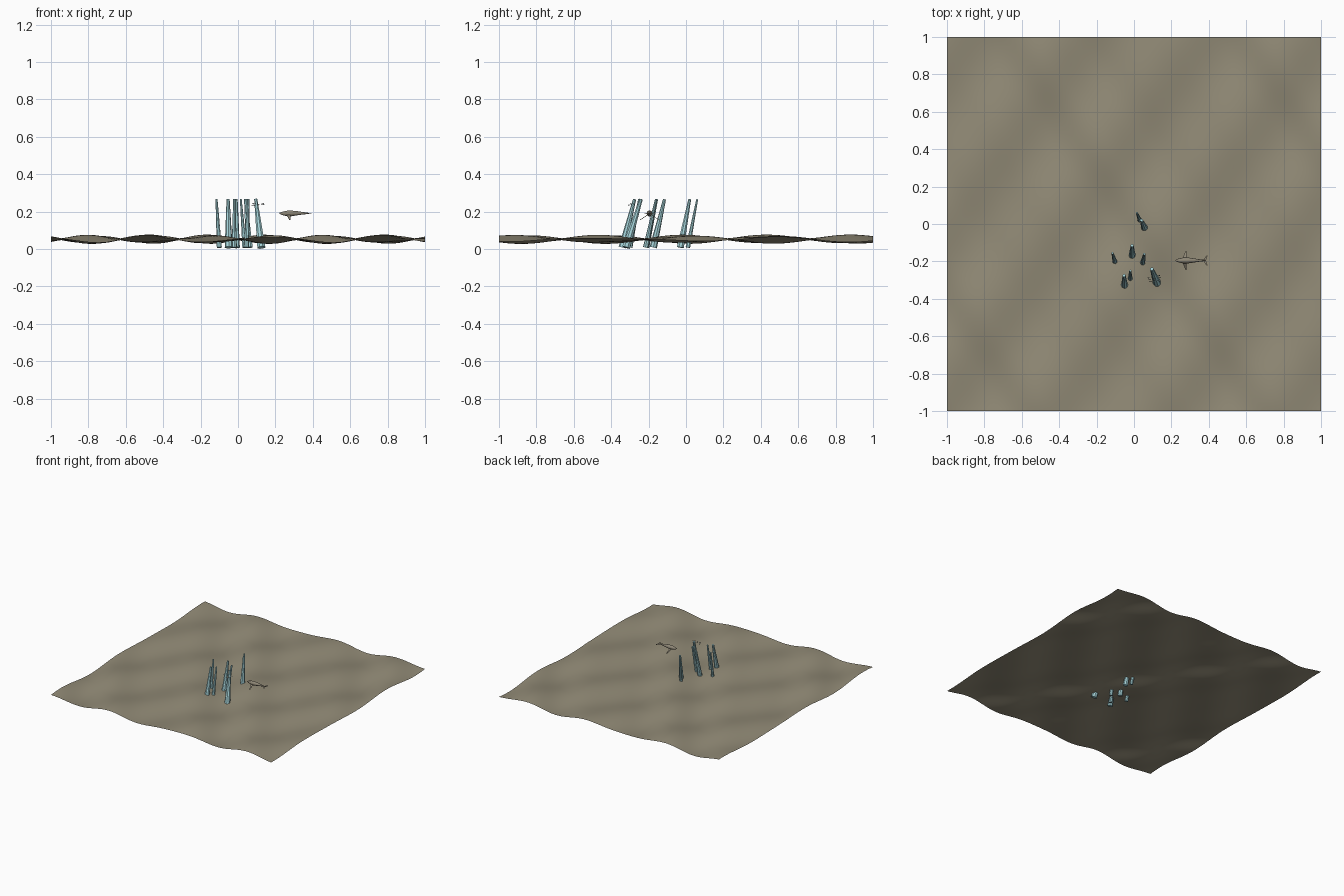
import bpy, bmesh, math, random
from mathutils import Vector, Matrix

cube = bpy.data.objects.get("Cube")
if cube:
    bpy.data.objects.remove(cube, do_unlink=True)


def make_material(name, rgb):
    mat = bpy.data.materials.new(name)
    mat.use_nodes = True
    mat.diffuse_color = (*rgb, 1)
    mat.node_tree.nodes["Principled BSDF"].inputs["Base Color"].default_value = (*rgb, 1)
    return mat


SAND = make_material("sand", (0.29, 0.26, 0.185))
ICE_BLUE = make_material("pale_blue", (0.38, 0.66, 0.70))
HIDE = make_material("grey_brown", (0.27, 0.24, 0.18))
FISH = make_material("dark_grey", (0.13, 0.15, 0.15))


def finish(name, bm, mat, smooth=False):
    bmesh.ops.recalc_face_normals(bm, faces=bm.faces)
    for face in bm.faces:
        face.smooth = smooth
    mesh = bpy.data.meshes.new(name)
    bm.to_mesh(mesh)
    bm.free()
    mesh.materials.append(mat)
    obj = bpy.data.objects.new(name, mesh)
    bpy.context.collection.objects.link(obj)
    return obj


def add_plate(bm, outline, thickness=0.003):
    """Thin fin from a few outline points, thickened along z."""
    rings = [[bm.verts.new((x, y, z + s * thickness / 2)) for x, y, z in outline]
             for s in (-1, 1)]
    bm.faces.new(rings[0])
    bm.faces.new(rings[1])
    n = len(outline)
    for i in range(n):
        j = (i + 1) % n
        bm.faces.new((rings[0][i], rings[0][j], rings[1][j], rings[1][i]))


# Rolling seabed with diagonal ripples
bm = bmesh.new()
bmesh.ops.create_grid(bm, x_segments=120, y_segments=120, size=1)
for v in bm.verts:
    x, y = v.co.x, v.co.y
    v.co.z = 0.052 + 0.02 * math.sin(10 * x) * math.cos(7.1 * y) \
        + 0.005 * math.sin(15 * x + 10 * y)
finish("seabed", bm, SAND, smooth=True)

# Leaning tapered shafts: top x, y, bottom x, y, bottom radius
SHAFTS = [
    (0.015, 0.06, 0.035, 0.01, 0.013),
    (0.04, 0.02, 0.06, -0.03, 0.020),
    (-0.01, -0.115, -0.01, -0.175, 0.020),
    (-0.115, -0.155, -0.10, -0.21, 0.014),
    (0.055, -0.16, 0.045, -0.215, 0.015),
    (-0.02, -0.25, -0.02, -0.30, 0.014),
    (-0.053, -0.275, -0.05, -0.34, 0.021),
    (0.095, -0.24, 0.125, -0.32, 0.023),
]
for i, (tx, ty, bx, by, r) in enumerate(SHAFTS):
    top, bottom = Vector((tx, ty, 0.266)), Vector((bx, by, 0.008))
    axis = top - bottom
    turn = axis.to_track_quat("Z", "Y").to_matrix().to_4x4()
    bm = bmesh.new()
    bmesh.ops.create_cone(bm, cap_ends=True, segments=8, radius1=r, radius2=r * 0.4,
                          depth=axis.length,
                          matrix=Matrix.Translation((top + bottom) / 2) @ turn)
    finish(f"shaft_{i + 1}", bm, ICE_BLUE)

# Whale body: x position, radius, height of the centre line
CX, CY, CZ = 0.3, -0.195, 0.19
PROFILE = [(-0.078, 0.003, 0.001), (-0.065, 0.009, 0), (-0.04, 0.015, 0),
           (-0.015, 0.016, 0), (0.015, 0.012, 0.001), (0.045, 0.007, 0.001),
           (0.08, 0.003, 0)]
SIDES = 10
bm = bmesh.new()
rings = []
for x, r, z in PROFILE:
    ring = []
    for k in range(SIDES):
        a = math.tau * k / SIDES
        ring.append(bm.verts.new((CX + x, CY + r * math.cos(a), CZ + z + r * math.sin(a))))
    rings.append(ring)
for a, b in zip(rings, rings[1:]):
    for k in range(SIDES):
        j = (k + 1) % SIDES
        bm.faces.new((a[k], a[j], b[j], b[k]))
bm.faces.new(rings[0])
bm.faces.new(rings[-1])
finish("whale_body", bm, HIDE, smooth=True)

# Mirrored flippers and tail flukes
for side, s in (("left", 1), ("right", -1)):
    bm = bmesh.new()
    add_plate(bm, [(CX - 0.04, CY + s * 0.01, CZ - 0.008),
                   (CX - 0.02, CY + s * 0.01, CZ - 0.008),
                   (CX - 0.019, CY + s * 0.052, CZ - 0.035),
                   (CX - 0.026, CY + s * 0.048, CZ - 0.033)])
    finish(f"{side}_flipper", bm, HIDE)
    bm = bmesh.new()
    add_plate(bm, [(CX + 0.07, CY, CZ), (CX + 0.088, CY + s * 0.027, CZ),
                   (CX + 0.093, CY + s * 0.026, CZ), (CX + 0.085, CY, CZ)])
    finish(f"{side}_fluke", bm, HIDE)

# Small school of fish near the tall shaft
random.seed(4)
bm = bmesh.new()
for _ in range(14):
    spot = Vector((random.uniform(0.075, 0.145), random.uniform(-0.31, -0.27),
                   random.uniform(0.226, 0.246)))
    bmesh.ops.create_cone(bm, cap_ends=True, segments=4, radius1=0.0022, radius2=0.0,
                          depth=0.012, matrix=Matrix.Translation(spot)
                          @ Matrix.Rotation(math.pi / 2 + random.uniform(-0.3, 0.3), 4, "Y"))
finish("fish_school", bm, FISH)
